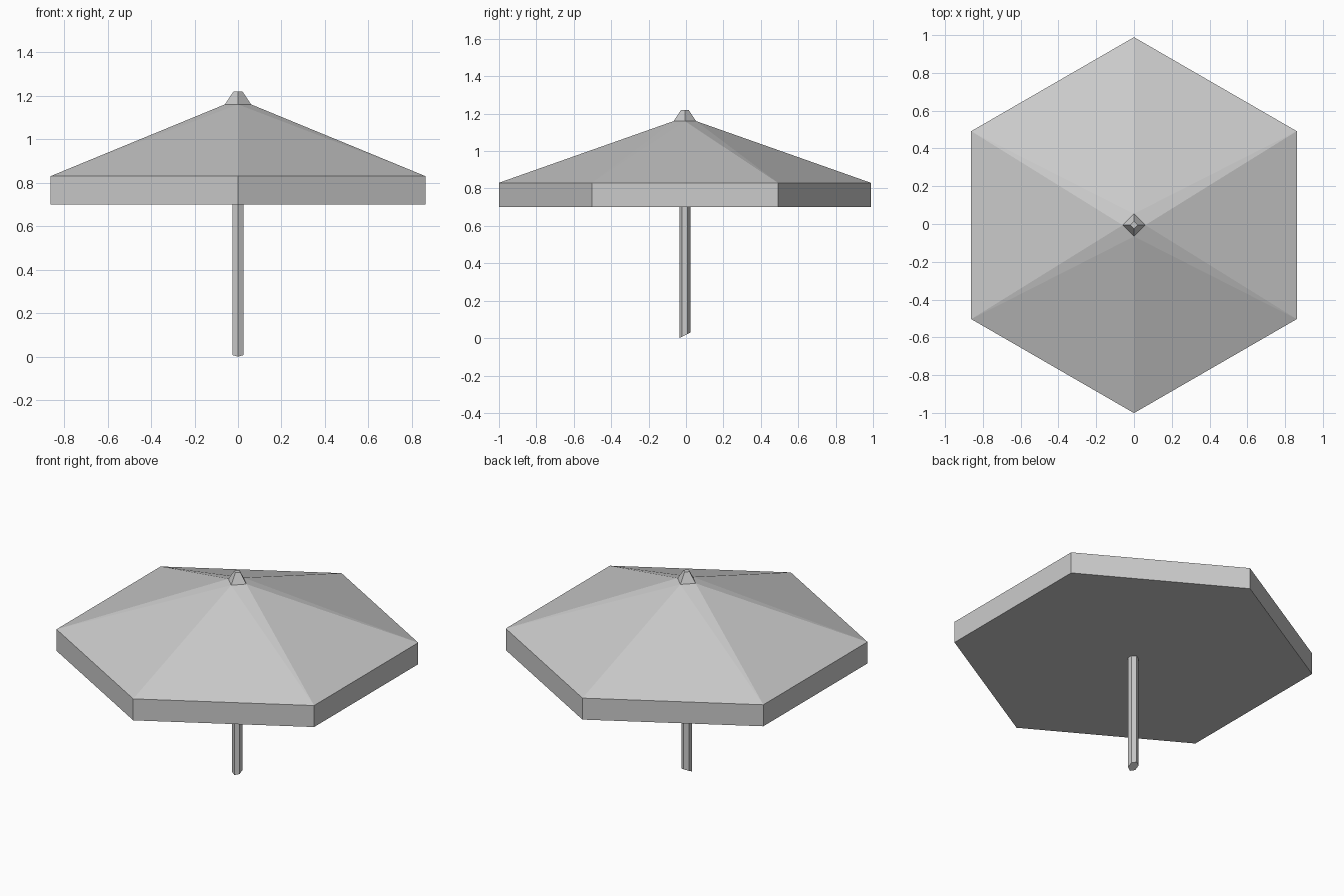
import bpy
import bmesh
from math import sin, cos, tau

cube = bpy.data.objects.get("Cube")
if cube:
    bpy.data.objects.remove(cube, do_unlink=True)

CENTRE_Y = -0.006

# Single plain grey finish
grey = bpy.data.materials.new("light_grey")
grey.use_nodes = True
colour = (0.6, 0.6, 0.6, 1)
grey.diffuse_color = colour
grey.node_tree.nodes["Principled BSDF"].inputs["Base Color"].default_value = colour


def ring(sides, radius, z, slope=0.0):
    """Polygon with a corner on the +y axis; slope tilts it along y."""
    points = []
    for i in range(sides):
        x, y = radius * sin(tau * i / sides), radius * cos(tau * i / sides)
        points.append((x, y + CENTRE_Y, z + slope * y))
    return points


def faceted(name, *rings):
    """Convex flat-shaded solid wrapped around the given rings."""
    bm = bmesh.new()
    for points in rings:
        for p in points:
            bm.verts.new(p)
    bmesh.ops.convex_hull(bm, input=bm.verts)
    bmesh.ops.dissolve_limit(bm, angle_limit=0.005, verts=bm.verts, edges=bm.edges)
    bmesh.ops.recalc_face_normals(bm, faces=bm.faces)
    mesh = bpy.data.meshes.new(name)
    bm.to_mesh(mesh)
    bm.free()
    mesh.materials.append(grey)
    obj = bpy.data.objects.new(name, mesh)
    bpy.context.collection.objects.link(obj)
    return obj


# Hexagonal canopy with upright rim, closing to a small diamond at the peak
faceted("canopy", ring(6, 0.995, 0.70), ring(6, 0.995, 0.83), ring(4, 0.06, 1.16))

# Four-sided finial cap
faceted("finial", ring(4, 0.06, 1.16), ring(4, 0.02, 1.22))

# Slim hexagonal pole with a slanted foot
faceted("pole", ring(6, 0.029, 0.015, 0.52), ring(6, 0.029, 0.71))
